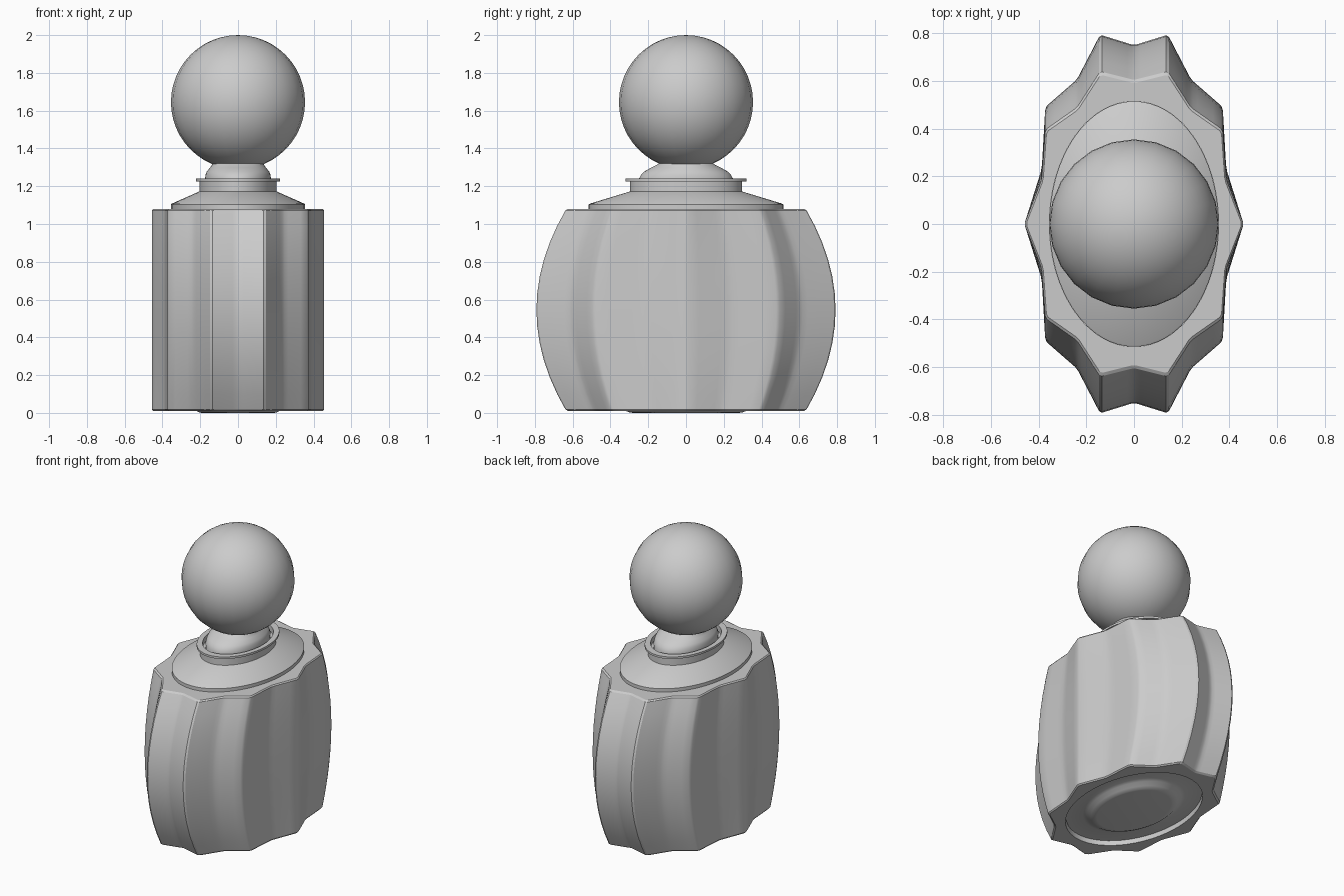
import bpy, bmesh, math

if "Cube" in bpy.data.objects:
    bpy.data.objects.remove(bpy.data.objects["Cube"])


def loft(name, rings, closed=False, angle=30):
    """Skin a stack of equal-length rings; closed joins last to first, otherwise ends are capped."""
    bm = bmesh.new()
    loops = [[bm.verts.new(p) for p in r] for r in rings]
    pairs = list(zip(loops, loops[1:]))
    if closed:
        pairs.append((loops[-1], loops[0]))
    for a, b in pairs:
        n = len(a)
        for i in range(n):
            j = (i + 1) % n
            bm.faces.new((a[i], a[j], b[j], b[i]))
    if not closed:
        bm.faces.new(loops[0][::-1])
        bm.faces.new(loops[-1])
    bmesh.ops.recalc_face_normals(bm, faces=bm.faces)
    me = bpy.data.meshes.new(name)
    bm.to_mesh(me)
    bm.free()
    ob = bpy.data.objects.new(name, me)
    bpy.context.collection.objects.link(ob)
    smooth(ob, angle)
    return ob


def smooth(ob, angle):
    bpy.ops.object.select_all(action='DESELECT')
    ob.select_set(True)
    bpy.context.view_layer.objects.active = ob
    bpy.ops.object.shade_smooth_by_angle(angle=math.radians(angle))


def ellipse(rx, ry, z, angles):
    return [(rx * math.cos(a), ry * math.sin(a), z) for a in angles]


# Ten-pointed star outline: straight flanks with slightly softened peaks and valleys
star = []
half = math.pi / 10
for k in range(20):
    a0, a1 = k * half, (k + 1) * half
    ends = [(0.460, 0.835), (0.407, 0.75)]
    (x0, y0), (x1, y1) = ends if k % 2 == 0 else ends[::-1]
    p0 = (x0 * math.cos(a0), y0 * math.sin(a0))
    p1 = (x1 * math.cos(a1), y1 * math.sin(a1))
    steps = (0.05, 0.3, 0.55, 0.8, 0.94) if k % 2 == 0 else (0.06, 0.2, 0.45, 0.7, 0.95)
    for f in steps:
        star.append((p0[0] + (p1[0] - p0[0]) * f, p0[1] + (p1[1] - p0[1]) * f))
star_angles = [math.atan2(y / 0.83, x / 0.457) for x, y in star]


# Fluted body sleeve, bulging in depth only, around an elliptical hole
def body_ring(z, inset=1.0):
    t = (z - 0.545) / 0.535
    sy = 1 - 0.2 * t * t
    return [(x * inset, y * sy * inset, z) for x, y in star]


Z0, Z1 = 0.01, 1.08
body = [body_ring(Z0, 0.985), body_ring(Z0 + 0.008)]
body += [body_ring(Z0 + (Z1 - Z0) * i / 12) for i in range(1, 12)]
body += [body_ring(Z1 - 0.008), body_ring(Z1, 0.985)]
body += [ellipse(0.355, 0.515, Z1, star_angles), ellipse(0.355, 0.515, Z0, star_angles)]
loft("fluted_body", body, closed=True)

# Inner bottle: raised foot, side wall, shoulder, neck and flange
A = [2 * math.pi * i / 64 for i in range(64)]
profile = [(0.19, 0.28, 0.0), (0.205, 0.297, 0.002), (0.225, 0.325, 0.012),
           (0.245, 0.355, 0.03), (0.265, 0.384, 0.038), (0.353, 0.512, 0.042),
           (0.355, 0.515, 1.103), (0.350, 0.508, 1.108), (0.205, 0.297, 1.172),
           (0.205, 0.297, 1.226), (0.222, 0.321, 1.226), (0.222, 0.321, 1.24),
           (0.190, 0.275, 1.24), (0.190, 0.275, 1.20)]
loft("inner_bottle", [ellipse(*p, A) for p in profile])

# Stopper collar, oval below and nearly round under the ball
collar = [(0.175, 0.25, 1.19), (0.175, 0.25, 1.238), (0.172, 0.238, 1.26),
          (0.166, 0.222, 1.277), (0.148, 0.185, 1.298), (0.137, 0.152, 1.315),
          (0.135, 0.143, 1.322), (0.11, 0.115, 1.322)]
loft("stopper_collar", [ellipse(*p, A) for p in collar], angle=45)

# Ball stopper
bpy.ops.mesh.primitive_uv_sphere_add(segments=24, ring_count=24, radius=0.355, location=(0, 0, 1.645))
ball = bpy.context.object
ball.name = "ball_stopper"
smooth(ball, 40)
